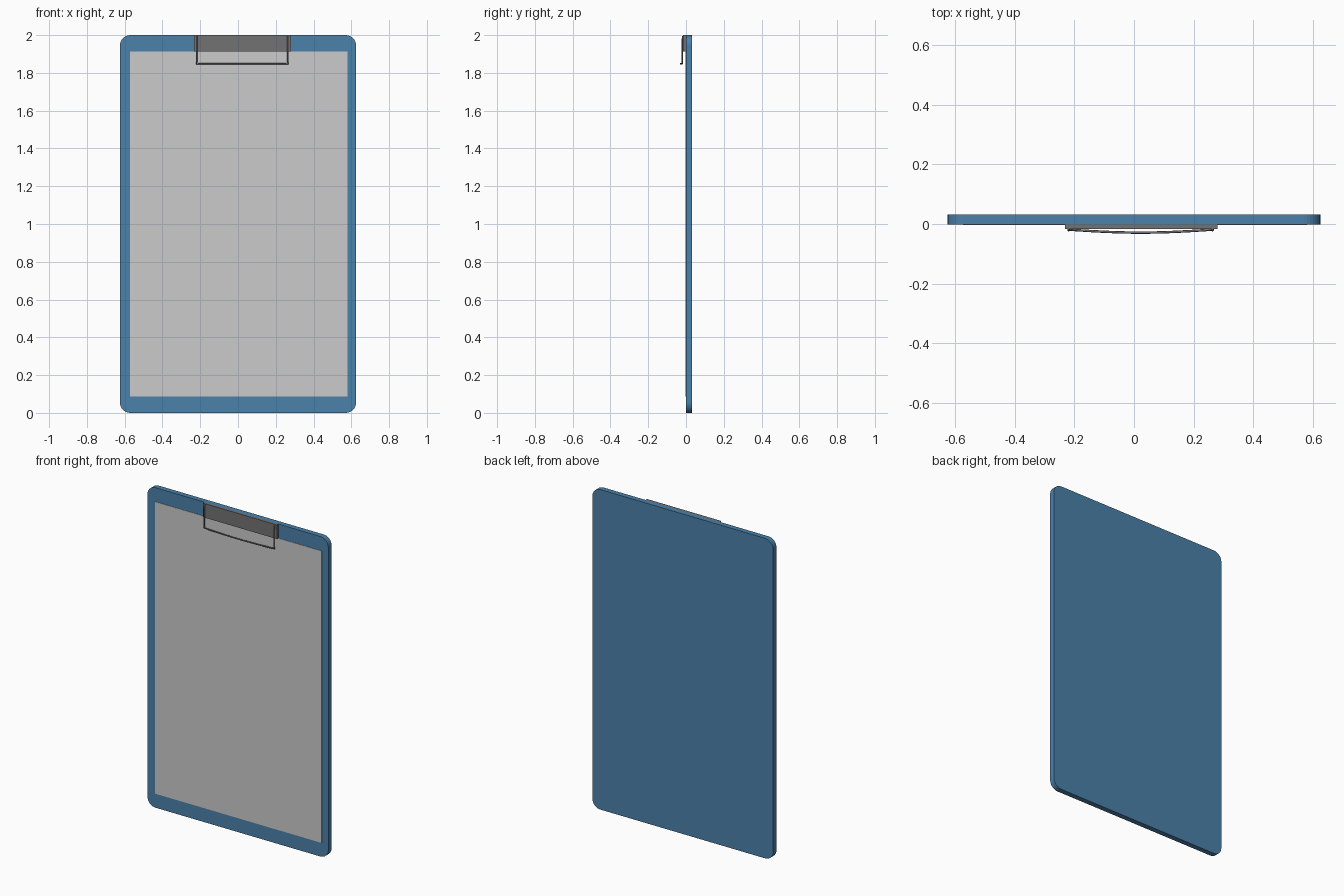
import bpy, bmesh, math

if "Cube" in bpy.data.objects:
    bpy.data.objects.remove(bpy.data.objects["Cube"])


def material(name, rgb):
    m = bpy.data.materials.new(name)
    m.diffuse_color = (*rgb, 1)
    m.use_nodes = True
    m.node_tree.nodes["Principled BSDF"].inputs["Base Color"].default_value = m.diffuse_color
    return m


def finish(bm, name, mat=None):
    bmesh.ops.recalc_face_normals(bm, faces=bm.faces)
    me = bpy.data.meshes.new(name)
    bm.to_mesh(me)
    bm.free()
    ob = bpy.data.objects.new(name, me)
    bpy.context.collection.objects.link(ob)
    if mat:
        me.materials.append(mat)
    return ob


def slab(name, x0, x1, z0, z1, y0, y1, radius=0, mat=None):
    """Upright plate with optional rounded corners."""
    pts = []
    for i, (cx, cz) in enumerate([(x1, z1), (x0, z1), (x0, z0), (x1, z0)]):
        if not radius:
            pts.append((cx, cz))
            continue
        ox = cx - math.copysign(radius, cx - (x0 + x1) / 2)
        oz = cz - math.copysign(radius, cz - (z0 + z1) / 2)
        for k in range(9):
            a = math.radians(90 * i + 90 * k / 8)
            pts.append((ox + radius * math.cos(a), oz + radius * math.sin(a)))
    bm = bmesh.new()
    face = bm.faces.new([bm.verts.new((x, y0, z)) for x, z in pts])
    ext = bmesh.ops.extrude_face_region(bm, geom=[face])
    verts = [v for v in ext["geom"] if isinstance(v, bmesh.types.BMVert)]
    bmesh.ops.translate(bm, verts=verts, vec=(0, y1 - y0, 0))
    return finish(bm, name, mat)


blue = material("board_blue", (0.07, 0.22, 0.40))
dark = material("clip_metal", (0.17, 0.17, 0.17))

# Rounded backing board and sheet of paper
slab("board", -0.625, 0.625, 0, 2, -0.001, 0.032, 0.055, blue)
slab("paper", -0.573, 0.58, 0.088, 1.912, -0.003, 0)

# Clip plate at the top edge
slab("clip_plate", -0.232, 0.28, 1.912, 2.0, -0.016, 0, 0, dark)

# Bent wire: two arms joined by a bar that bows forward
left, right, low = -0.219, 0.264, 1.848
arm = [(-0.016, 1.995), (-0.021, 1.97), (-0.021, 1.86)]
path = [(left, y, z) for y, z in arm]
for k in range(13):
    t = k / 12
    path.append((left + (right - left) * t, -0.019 - 0.01 * math.sin(math.pi * t), low))
path += [(right, y, z) for y, z in reversed(arm)]
curve = bpy.data.curves.new("clip_wire", "CURVE")
curve.dimensions = "3D"
curve.bevel_depth = 0.004
curve.bevel_resolution = 2
curve.use_fill_caps = True
spline = curve.splines.new("POLY")
spline.points.add(len(path) - 1)
for p, co in zip(spline.points, path):
    p.co = (*co, 1)
curve.materials.append(dark)
wire = bpy.data.objects.new("clip_wire", curve)
bpy.context.collection.objects.link(wire)
